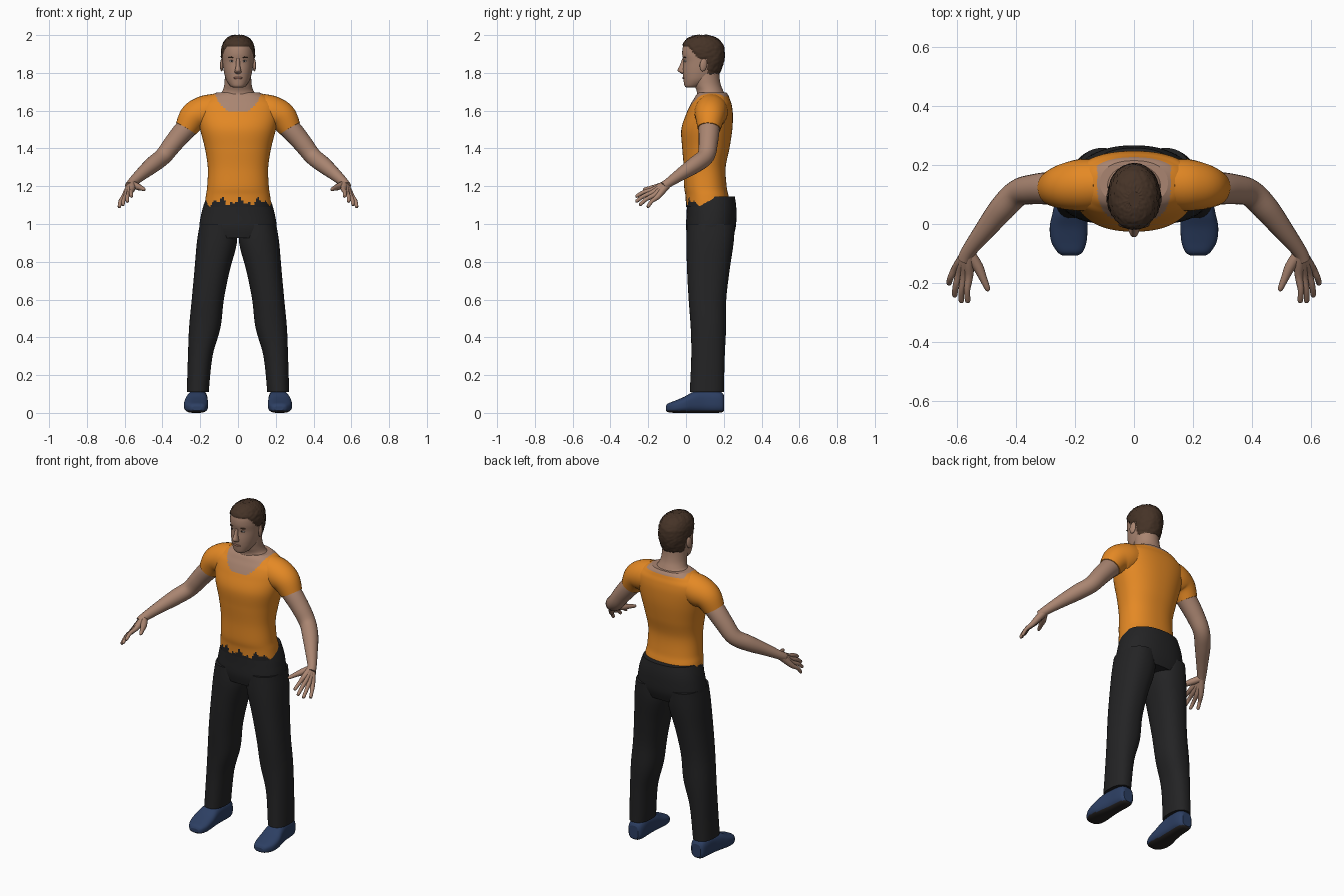
import bpy, bmesh, math, random
from mathutils import Vector

if "Cube" in bpy.data.objects:
    bpy.data.objects.remove(bpy.data.objects["Cube"])

random.seed(4)


def mat(name, r, g, b):
    m = bpy.data.materials.new(name)
    m.diffuse_color = (r, g, b, 1)
    m.use_nodes = True
    m.node_tree.nodes["Principled BSDF"].inputs["Base Color"].default_value = m.diffuse_color
    return m


SKIN = mat("skin", .40, .235, .165)
ORANGE = mat("orange_cloth", .78, .25, .018)
BLACK = mat("black_cloth", .017, .017, .018)
HAIR = mat("brown_hair", .06, .033, .02)
BLUE = mat("blue_shoe", .026, .05, .125)
SOLE = mat("dark_sole", .02, .017, .016)
LIPS = mat("lips", .27, .13, .095)
EYE = mat("eye_white", .45, .42, .40)


def smooth(rows, n):
    """Catmull-Rom interpolation of rows of numbers."""
    out = []
    for i in range(len(rows) - 1):
        p0, p1, p2 = rows[max(i - 1, 0)], rows[i], rows[i + 1]
        p3 = rows[min(i + 2, len(rows) - 1)]
        for k in range(n):
            t = k / n
            out.append([.5 * (2 * b + (c - a) * t + (2 * a - 5 * b + 4 * c - d) * t * t
                              + (3 * b - a - 3 * c + d) * t ** 3)
                        for a, b, c, d in zip(p0, p1, p2, p3)])
    return out + [list(rows[-1])]


def skin_rings(name, rings, mats, rule=None, mirror=False, edit=None):
    """Bridge rings of points into a closed smooth mesh, coloured by a rule on face centres."""
    bm = bmesh.new()
    vs = [[bm.verts.new(p) for p in ring] for ring in rings]
    n = len(vs[0])
    for a, b in zip(vs, vs[1:]):
        for j in range(n):
            bm.faces.new((a[j], a[(j + 1) % n], b[(j + 1) % n], b[j])).smooth = True
    bm.faces.new(vs[0][::-1])
    bm.faces.new(vs[-1])
    bmesh.ops.recalc_face_normals(bm, faces=bm.faces)
    if rule:
        for f in bm.faces:
            f.material_index = rule(f.calc_center_median())
    if edit:
        bm.normal_update()
        edit(bm)
    me = bpy.data.meshes.new(name)
    bm.to_mesh(me)
    bm.free()
    for m in mats:
        me.materials.append(m)
    ob = bpy.data.objects.new(name, me)
    bpy.context.collection.objects.link(ob)
    if mirror:
        ob.modifiers.new("mirror", 'MIRROR')
    return ob


def loft(name, rows, mats, n=5, segs=48, power=2.3, along_y=False, **kw):
    """Rows are (position, x centre, half width, low side, high side)."""
    rings = []
    for t, xc, hw, lo, hi in smooth(rows, n):
        ring = []
        for j in range(segs):
            a = 2 * math.pi * j / segs
            c, s = math.cos(a), math.sin(a)
            u = xc + hw * math.copysign(abs(c) ** (2 / power), c)
            v = (lo + hi) / 2 + (hi - lo) / 2 * math.copysign(abs(s) ** (2 / power), s)
            ring.append((u, t, v) if along_y else (u, v, t))
        rings.append(ring)
    return skin_rings(name, rings, mats, **kw)


def tube(name, path, m, segs=20, n=5):
    """Tapered limb along points (x, y, z, radius), mirrored."""
    pts = smooth(path, n)
    rings = []
    for i, p in enumerate(pts):
        d = Vector(pts[min(i + 1, len(pts) - 1)][:3]) - Vector(pts[max(i - 1, 0)][:3])
        side = d.cross(Vector((0, 0, 1))).normalized()
        up = side.cross(d).normalized()
        rings.append([Vector(p[:3]) + p[3] * (side * math.cos(a) + up * math.sin(a))
                      for a in (2 * math.pi * j / segs for j in range(segs))])
    return skin_rings(name, rings, [m], mirror=True)


def blob(name, loc, size, m, rot=(0, 0, 0), mirror=True):
    """Ellipsoid, mirrored over x = 0."""
    z = [-1, -.9, -.6, 0, .6, .9, 1]
    rows = [(k * size[2], 0, size[0] * max(.05, math.sqrt(1 - k * k)),
             -size[1] * max(.05, math.sqrt(1 - k * k)),
             size[1] * max(.05, math.sqrt(1 - k * k))) for k in z]

    def place(bm):
        from mathutils import Euler, Matrix
        bm.transform(Matrix.Translation(loc) @ Euler(rot).to_matrix().to_4x4())
    return loft(name, rows, [m], n=2, segs=16, power=2, mirror=mirror, edit=place)


# Shirt body, with a scooped neckline and a ragged hem
def shirt_rule(c):
    ax = abs(c.x)
    neck = 1.592 + .1 * (ax / .125) ** 3 if c.y < .13 else 1.675
    if ax < .125 and c.z > neck:
        return 1
    rag = .014 * math.sin(c.x * 61 + 1) + .012 * math.sin(c.x * 137) if c.y < .14 else 0
    return 2 if c.z < 1.118 + rag else 0


loft("shirt", [(1.09, 0, .178, 0, .24), (1.15, 0, .17, -.003, .225), (1.2, 0, .163, -.01, .215),
               (1.3, 0, .16, -.012, .21), (1.4, 0, .175, -.02, .23), (1.5, 0, .2, -.025, .245),
               (1.58, 0, .215, 0, .248), (1.63, 0, .212, .022, .242), (1.66, 0, .18, .04, .232),
               (1.68, 0, .15, .052, .225), (1.695, 0, .115, .065, .215)],
     [ORANGE, SKIN, BLACK], n=8, segs=96, rule=shirt_rule)
tube("sleeve", [(.12, .135, 1.605, .085), (.18, .132, 1.59, .088), (.235, .127, 1.565, .078),
                (.275, .122, 1.505, .061)], ORANGE, segs=28)

# Trousers
loft("trouser_hips", [(.925, 0, .19, .01, .245), (.98, 0, .205, 0, .263), (1.05, 0, .195, .003, .267),
                      (1.1, 0, .182, .005, .265), (1.145, 0, .165, .008, .258)], [BLACK])
loft("trouser_leg", [(.11, .213, .058, .02, .2), (.3, .2, .065, .028, .205), (.45, .176, .083, .025, .212),
                     (.6, .16, .085, .014, .213), (.75, .138, .093, .006, .23),
                     (.9, .112, .106, .002, .252), (1.0, .108, .094, .006, .258)],
     [BLACK], mirror=True)

# Shoes with dark soles
loft("shoe", [(-.107, .217, .025, .012, .035), (-.095, .217, .043, .004, .05), (-.06, .221, .06, 0, .064),
              (-.01, .222, .064, 0, .085), (.04, .218, .058, 0, .112), (.1, .213, .051, 0, .122),
              (.16, .21, .049, 0, .118), (.19, .21, .042, .003, .108), (.202, .21, .03, .012, .09)],
     [BLUE, SOLE], power=2.8, along_y=True, mirror=True, rule=lambda c: int(c.z < .012))

# Arms and hands
tube("arm", [(.2, .125, 1.57, .055), (.275, .122, 1.505, .056), (.34, .118, 1.43, .051),
             (.395, .105, 1.36, .046), (.45, .05, 1.315, .044), (.51, -.025, 1.265, .034),
             (.56, -.09, 1.22, .025), (.575, -.12, 1.2, .024)], SKIN)
fingers = {"index_finger": ((.56, -.178, 1.18), (.565, -.267, 1.145)),
           "middle_finger": ((.576, -.177, 1.166), (.587, -.267, 1.118)),
           "ring_finger": ((.592, -.168, 1.152), (.61, -.247, 1.1)),
           "little_finger": ((.606, -.152, 1.142), (.63, -.205, 1.088))}
wrist = Vector((.562, -.095, 1.215))
for name, (k, t) in fingers.items():
    k, t = Vector(k), Vector(t)
    m = k.lerp(t, .5) + Vector((.004, -.002, .006))
    tube(name, [(*wrist, .022), (*wrist.lerp(k, .5), .019), (*k, .014), (*m, .0105),
                (*k.lerp(t, .93), .009), (*t, .003)], SKIN, segs=12, n=3)
tube("thumb", [(.56, -.1, 1.21, .02), (.53, -.145, 1.197, .018), (.512, -.185, 1.19, .013),
               (.497, -.22, 1.183, .009), (.494, -.227, 1.181, .003)], SKIN, segs=12, n=3)

# Neck
loft("neck", [(1.63, 0, .11, .04, .213), (1.68, 0, .1, .056, .207), (1.705, 0, .082, .056, .197),
              (1.735, 0, .073, .045, .185), (1.77, 0, .07, .038, .178), (1.81, 0, .068, .04, .175)],
     [SKIN], power=2)


# Head, with raised short hair
def hair_rule(c):
    if c.y < .01:
        line = 1.938
    elif c.y < .075:
        line = 1.938 - .07 * (c.y - .01) / .065
    else:
        line = 1.872 if c.y < .112 else 1.78
    return int(c.z > line)


def raise_hair(bm):
    for v in bm.verts:
        if all(f.material_index == 1 for f in v.link_faces):
            v.co += v.normal * random.uniform(.003, .008)


loft("head", [(1.722, 0, .025, .002, .05), (1.732, 0, .042, -.008, .085), (1.76, 0, .061, -.013, .135),
              (1.79, 0, .071, -.016, .165), (1.82, 0, .077, -.016, .182), (1.86, 0, .082, -.014, .195),
              (1.9, 0, .084, -.02, .2), (1.94, 0, .08, -.016, .194), (1.97, 0, .065, .002, .173),
              (1.988, 0, .042, .03, .14), (1.995, 0, .018, .06, .11)],
     [SKIN, HAIR], n=6, segs=72, power=2.1, rule=hair_rule, edit=raise_hair)

# Face details
loft("nose", [(1.795, 0, .008, -.022, 0), (1.803, 0, .018, -.035, 0), (1.815, 0, .016, -.045, 0),
              (1.84, 0, .011, -.033, 0), (1.875, 0, .009, -.02, 0)], [SKIN], n=3, segs=16, power=2)
blob("ear", (.086, .092, 1.842), (.009, .02, .034), SKIN, (-.15, 0, .25))
blob("eye", (.032, -.003, 1.862), (.014, .007, .006), EYE, (0, 0, .2))
blob("pupil", (.032, -.008, 1.862), (.005, .004, .0055), SOLE)
blob("eyebrow", (.034, -.007, 1.882), (.02, .006, .004), HAIR, (0, .08, .25))
blob("mouth", (0, -.01, 1.773), (.025, .009, .007), LIPS, mirror=False)
